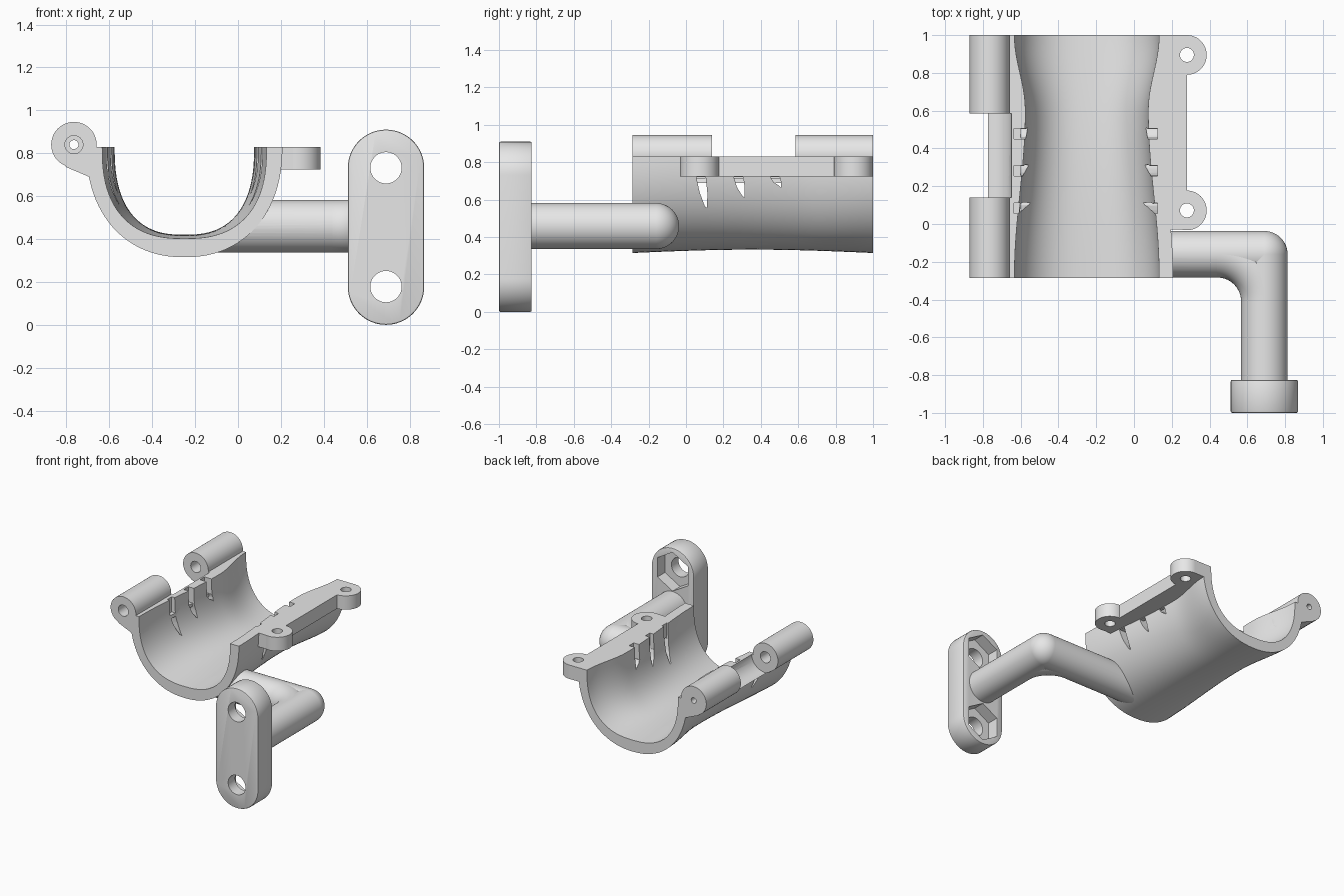
import bpy, bmesh, math
from math import sin, cos, pi, radians

if "Cube" in bpy.data.objects:
    bpy.data.objects.remove(bpy.data.objects["Cube"], do_unlink=True)

grey = bpy.data.materials.new("light_grey")
grey.use_nodes = True
grey.diffuse_color = (0.8, 0.8, 0.8, 1)
grey.node_tree.nodes["Principled BSDF"].inputs["Base Color"].default_value = (0.8, 0.8, 0.8, 1)

FRONT, BACK, TOP, MID = -0.285, 1.0, 0.83, -0.25
PIN = (-0.765, 0.84)          # hinge axis, x and z
ARM_Z, ARM_Y, ARM_X, ARM_R = 0.459, -0.16, 0.69, 0.123


def finish(name, bm):
    bmesh.ops.recalc_face_normals(bm, faces=bm.faces)
    mesh = bpy.data.meshes.new(name)
    bm.to_mesh(mesh)
    bm.free()
    mesh.materials.append(grey)
    obj = bpy.data.objects.new(name, mesh)
    bpy.context.collection.objects.link(obj)
    return obj


def loft(name, rings):
    bm = bmesh.new()
    rows = [[bm.verts.new(p) for p in ring] for ring in rings]
    n = len(rows[0])
    for a, b in zip(rows, rows[1:]):
        for i in range(n):
            j = (i + 1) % n
            bm.faces.new((a[i], a[j], b[j], b[i]))
    bm.faces.new(rows[0])
    bm.faces.new(rows[-1])
    return finish(name, bm)


def prism(name, points, axis, start, end):
    place = {"x": lambda u, v, d: (d, u, v),
             "y": lambda u, v, d: (u, d, v),
             "z": lambda u, v, d: (u, v, d)}[axis]
    return loft(name, [[place(u, v, d) for u, v in points] for d in (start, end)])


def circle(u, v, r, n=48, begin=0.0):
    return [(u + r * cos(begin + 2 * pi * i / n), v + r * sin(begin + 2 * pi * i / n))
            for i in range(n)]


def rect(u0, u1, v0, v1):
    return [(u0, v0), (u1, v0), (u1, v1), (u0, v1)]


def activate(obj):
    bpy.ops.object.select_all(action="DESELECT")
    obj.select_set(True)
    bpy.context.view_layer.objects.active = obj


def combine(obj, others, operation="DIFFERENCE"):
    activate(obj)
    for other in others:
        mod = obj.modifiers.new("combine", "BOOLEAN")
        mod.operation, mod.solver, mod.object = operation, "EXACT", other
        bpy.ops.object.modifier_apply(modifier=mod.name)


# Cradle cross-sections: a rounded U with a narrow waist
def waist(y):
    u = (y - FRONT) / 0.885 if y < 0.6 else (BACK - y) / 0.4
    return 0.5 - 0.5 * cos(pi * min(max(u, 0), 1))


def u_ring(y, grow, bottom, power, rim=None):
    w = 0.383 - 0.058 * waist(y) + grow
    h = TOP - bottom - 0.018 * sin(pi * min(max((y - FRONT) / 1.285, 0), 1))
    ring = []
    for i in range(49):
        c, s = cos(pi * i / 48), sin(pi * i / 48)
        ring.append((MID + math.copysign(w * abs(c) ** (2 / power), c), y,
                     TOP - h * abs(s) ** (2 / power)))
    if rim:
        ring += [(MID - w, y, rim), (MID + w, y, rim)]
    return ring


steps = [FRONT + (BACK - FRONT) * i / 36 for i in range(37)]
shell = loft("cradle_shell", [u_ring(y, 0.074, 0.315, 2.2) for y in steps])
inner = loft("inner_cutter", [u_ring(y, 0, 0.402, 2.5, 1.1)
                              for y in [FRONT - 0.05] + steps + [BACK + 0.05]])
recess = prism("recess_cutter", circle(*PIN, 0.117), "y", 0.14, 0.585)
cutters = [inner, recess]

# Tapered tie slots through both walls, with shallow notches at the rim
notches, slots = [], []
for y, low in ((0.055, 0.555), (0.255, 0.61), (0.45, 0.665)):
    notches.append(prism("notch_cutter", rect(y, y + 0.055, 0.715, 0.9), "x", -0.635, 0.125))
    half = (0.722 + low) / 2
    blade = [(y, 0.722), (y + 0.05, 0.722), (y + 0.059, half), (y + 0.058, low),
             (y + 0.045, low + 0.012), (y + 0.018, half)]
    slots.append(prism("slot_cutter", blade, "x", -0.74, 0.24))
cutters += notches + slots
combine(shell, [inner, recess] + notches + slots)

# Clamp flange with two screw ears
flange = prism("clamp_flange", rect(0, 0.28, -0.03, BACK), "z", 0.725, TOP)
combine(flange, [inner] + notches)
ears = []
for name, y in (("front_ear", 0.072), ("back_ear", 0.895)):
    ear = prism(name, circle(0.28, y, 0.105), "z", 0.725, TOP)
    hole = prism("ear_hole_cutter", circle(0.28, y, 0.037), "z", 0.6, 0.9)
    combine(ear, [hole])
    combine(flange, [hole])
    cutters.append(hole)
    ears.append(ear)

# Hinge web and barrels
web = prism("hinge_web", [(-0.805, 0.737), (-0.695, 0.69), (-0.6, 0.69), (-0.6, TOP),
                          (-0.7, TOP)], "y", FRONT, BACK)
combine(web, [inner, recess] + notches)
wide = prism("pin_hole_cutter", circle(*PIN, 0.042), "y", -0.4, 0.88)
narrow = prism("pin_tip_cutter", circle(*PIN, 0.021), "y", 0.8, 1.1)
cutters += [wide, narrow]
barrels = []
for name, start, end in (("front_barrel", FRONT, 0.14), ("back_barrel", 0.585, BACK)):
    barrel = prism(name, circle(*PIN, 0.106), "y", start, end)
    combine(barrel, [wide, narrow])
    barrels.append(barrel)

# Bent arm: two tubes, a ball corner and an inside fillet
side_tube = prism("arm_side_tube", circle(ARM_Y, ARM_Z, ARM_R), "x", -0.15, ARM_X)
combine(side_tube, [inner])
front_tube = prism("arm_front_tube", circle(ARM_X, ARM_Z, ARM_R), "y", -0.84, ARM_Y)
bm = bmesh.new()
bmesh.ops.create_uvsphere(bm, u_segments=48, v_segments=24, radius=ARM_R)
bmesh.ops.translate(bm, verts=bm.verts, vec=(ARM_X, ARM_Y, ARM_Z))
ball = finish("arm_corner", bm)
bend = 0.25
fillet = loft("arm_inside_fillet", [
    [(ARM_X - bend + (bend + u) * cos(t), ARM_Y - bend + (bend + u) * sin(t), ARM_Z + v)
     for u, v in circle(0, 0, ARM_R)]
    for t in [pi / 2 * i / 16 for i in range(17)]])

# Mounting plate with bolt holes and hexagonal nut pockets
R, HIGH = 0.178, 0.732
outline = [(ARM_X + R * cos(pi * i / 32), HIGH + R * sin(pi * i / 32)) for i in range(33)]
outline += [(ARM_X - R * cos(pi * i / 32), R - R * sin(pi * i / 32)) for i in range(33)]
plate = prism("mounting_plate", outline, "y", -1.0, -0.825)
activate(plate)
bevel = plate.modifiers.new("edge", "BEVEL")
bevel.width, bevel.segments, bevel.limit_method = 0.008, 2, "ANGLE"
bpy.ops.object.modifier_apply(modifier=bevel.name)
for z in (R, HIGH):
    bolt = prism("bolt_cutter", circle(ARM_X, z, 0.073), "y", -1.1, -0.7)
    nut = prism("nut_cutter", circle(ARM_X, z, 0.147, 6, pi / 2), "y", -0.915, -0.7)
    combine(plate, [bolt, nut])
    cutters += [bolt, nut]

for cutter in cutters:
    bpy.data.objects.remove(cutter, do_unlink=True)

for obj in [shell, flange, web, side_tube, front_tube, ball, fillet, plate] + ears + barrels:
    activate(obj)
    bpy.ops.object.shade_smooth_by_angle(angle=radians(30))
